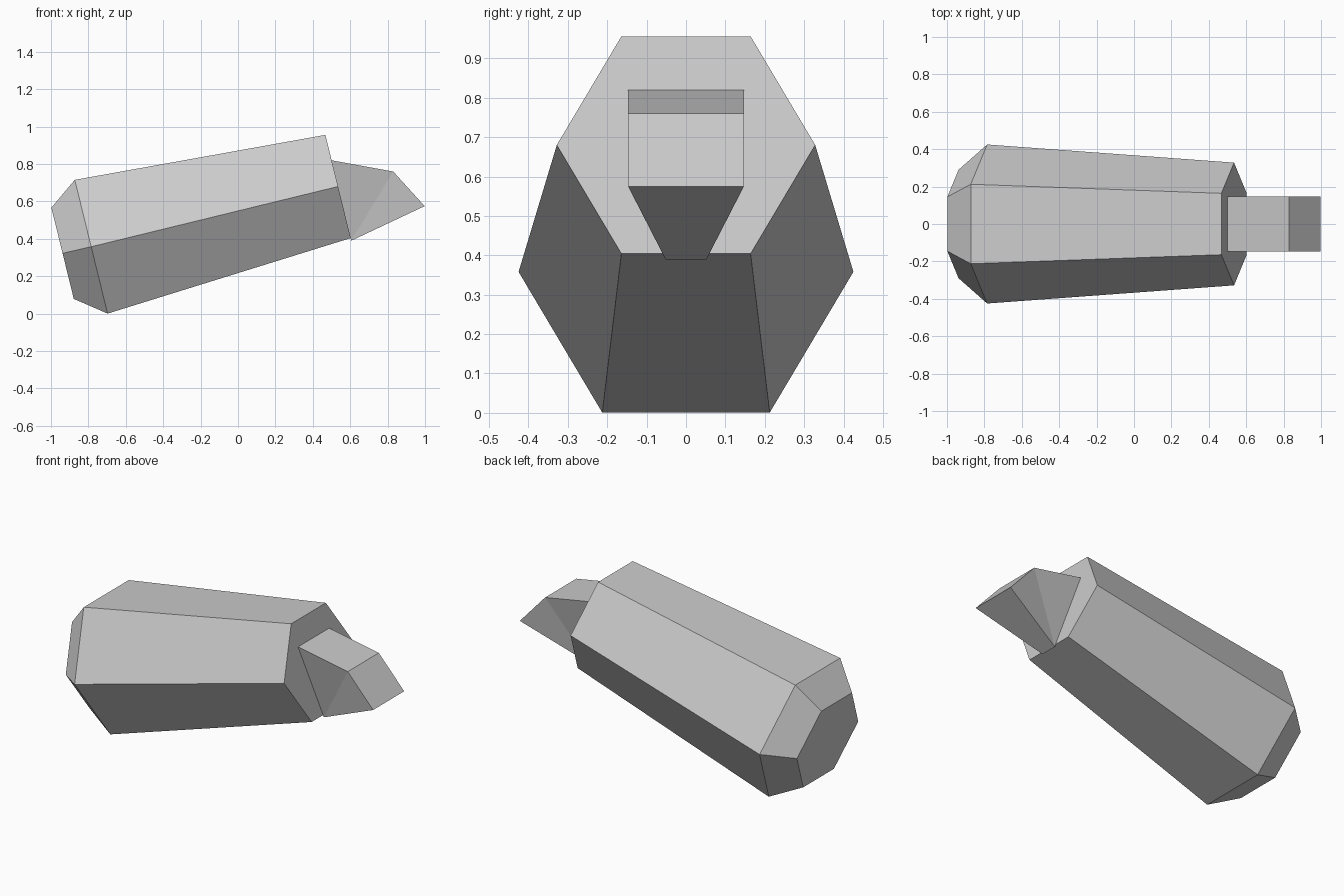
import bpy, bmesh
from math import sin, cos, radians

cube = bpy.data.objects.get("Cube")
if cube:
    bpy.data.objects.remove(cube, do_unlink=True)

TILT = radians(13.8)

grey = bpy.data.materials.new("plain_grey")
grey.use_nodes = True
colour = (0.6, 0.6, 0.6, 1)
grey.diffuse_color = colour
grey.node_tree.nodes["Principled BSDF"].inputs["Base Color"].default_value = colour


def finish(bm, name):
    bmesh.ops.recalc_face_normals(bm, faces=bm.faces[:])
    mesh = bpy.data.meshes.new(name)
    bm.to_mesh(mesh)
    bm.free()
    mesh.materials.append(grey)
    obj = bpy.data.objects.new(name, mesh)
    bpy.context.collection.objects.link(obj)
    return obj


def hex_ring(bm, x, z, radius):
    """Hexagon across the tilted axis, with corners pointing sideways."""
    ring = []
    for k in range(6):
        a = radians(60 * k)
        up = radius * sin(a)
        ring.append(bm.verts.new((x - up * sin(TILT), radius * cos(a), z + up * cos(TILT))))
    return ring


# Body: tapered hexagonal barrel with a chamfered rear end
bm = bmesh.new()
sections = [(-0.938, 0.323, 0.29), (-0.785, 0.358, 0.425), (0.535, 0.68, 0.328)]
rings = [hex_ring(bm, *s) for s in sections]
for r0, r1 in zip(rings, rings[1:]):
    for k in range(6):
        n = (k + 1) % 6
        bm.faces.new((r0[k], r0[n], r1[n], r1[k]))
bm.faces.new(rings[0])
bm.faces.new(rings[-1])
finish(bm, "hexagonal_body")

# Nose: wedge against the front cap, pinched to a narrow lower edge
bm = bmesh.new()
profile = [(0.5, 0.82, 0.147), (0.83, 0.76, 0.147), (0.998, 0.575, 0.147), (0.605, 0.39, 0.052)]
left, right = [[bm.verts.new((x, side * w, z)) for x, z, w in profile] for side in (1, -1)]
for k in range(4):
    n = (k + 1) % 4
    bm.faces.new((left[k], left[n], right[n], right[k]))
for back, top, tip, low in (left, right):
    bm.faces.new((back, top, low))
    bm.faces.new((top, tip, low))
finish(bm, "wedge_nose")
